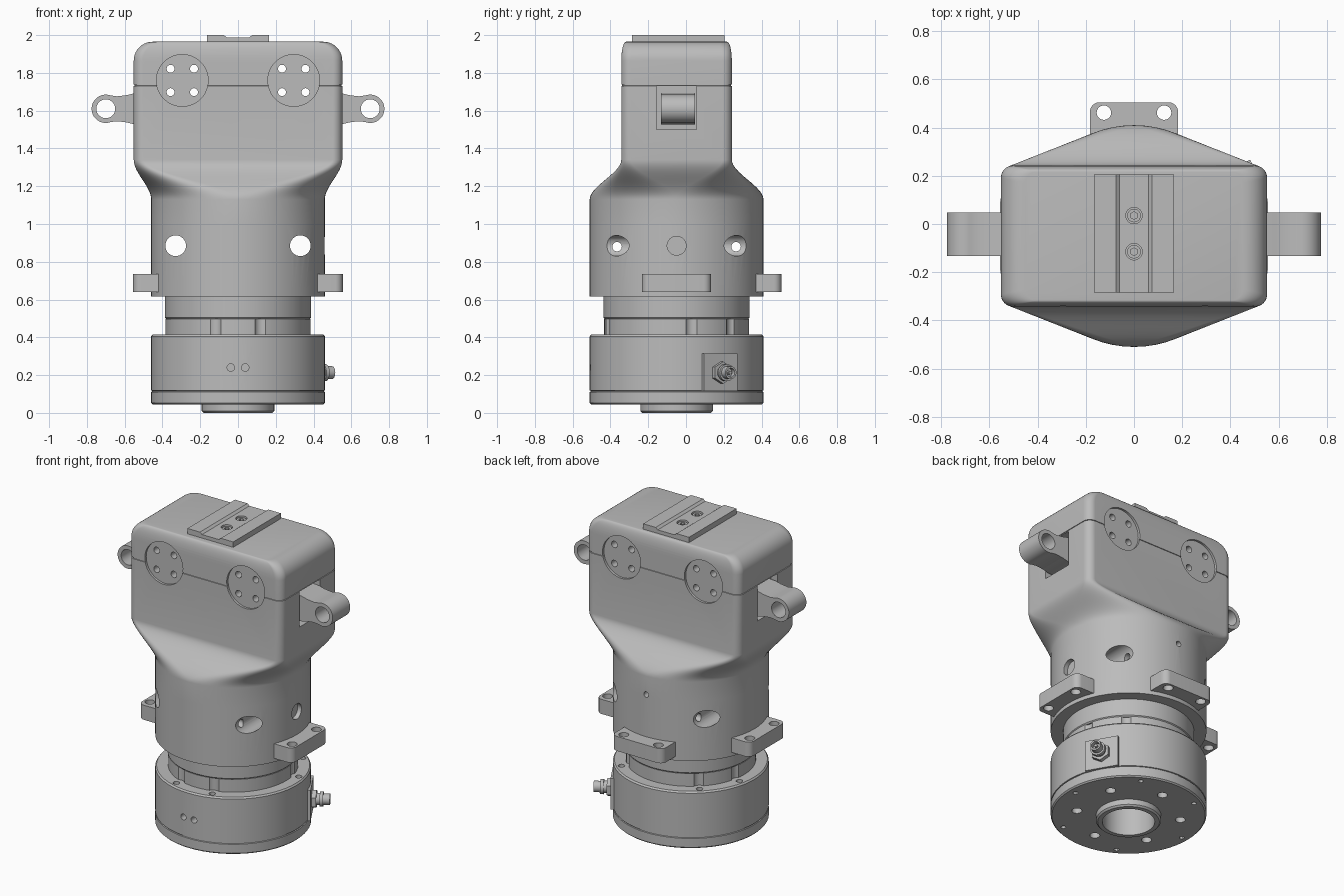
import bpy, bmesh, math
from mathutils import Matrix, Vector

if "Cube" in bpy.data.objects:
    bpy.data.objects.remove(bpy.data.objects["Cube"])

CY = -0.05  # y of the main axis
metal = bpy.data.materials.new("plain grey")
metal.use_nodes = True
grey = (0.5, 0.5, 0.5, 1)
metal.diffuse_color = grey
metal.node_tree.nodes["Principled BSDF"].inputs["Base Color"].default_value = grey


def finish(name, bm):
    bmesh.ops.remove_doubles(bm, verts=bm.verts, dist=1e-5)
    bmesh.ops.recalc_face_normals(bm, faces=bm.faces)
    mesh = bpy.data.meshes.new(name)
    bm.to_mesh(mesh)
    bm.free()
    mesh.materials.append(metal)
    ob = bpy.data.objects.new(name, mesh)
    bpy.context.collection.objects.link(ob)
    return ob


def section(hx, hy, r, steps=16):
    """Rounded rectangle, a circle when all three sizes match."""
    pts = []
    for q, (sx, sy) in enumerate([(1, 1), (-1, 1), (-1, -1), (1, -1)]):
        for i in range(steps + 1):
            a = (q + i / steps) * math.pi / 2
            pts.append((sx * (hx - r) + r * math.cos(a), sy * (hy - r) + r * math.sin(a)))
    return pts


def loft(name, levels):
    bm = bmesh.new()
    rings = [[bm.verts.new((x, y + CY, z)) for x, y in section(hx, hy, r)]
             for z, hx, hy, r in levels]
    n = len(rings[0])
    for a, b in zip(rings, rings[1:]):
        for i in range(n):
            j = (i + 1) % n
            bm.faces.new((a[i], a[j], b[j], b[i]))
    bm.faces.new(rings[0])
    bm.faces.new(rings[-1])
    return finish(name, bm)


def turned(name, profile):
    return loft(name, [(z, r, r, r) for r, z in profile])


def rod(name, start, end, r, sides=32):
    start, end = Vector(start), Vector(end)
    axis = end - start
    bm = bmesh.new()
    bmesh.ops.create_cone(bm, cap_ends=True, segments=sides, radius1=r, radius2=r, depth=axis.length,
                          matrix=Matrix.Translation((start + end) / 2)
                          @ axis.to_track_quat('Z', 'Y').to_matrix().to_4x4())
    return finish(name, bm)


def block(name, centre, size, turn=0):
    bm = bmesh.new()
    bmesh.ops.create_cube(bm, size=1, matrix=Matrix.Translation(centre)
                          @ Matrix.Rotation(turn, 4, 'Z') @ Matrix.Diagonal((*size, 1)))
    return finish(name, bm)


def prism(name, pts, lo, hi, place):
    bm = bmesh.new()
    face = bm.faces.new([bm.verts.new((u, v, lo)) for u, v in pts])
    top = bmesh.ops.extrude_face_region(bm, geom=[face])["geom"]
    bmesh.ops.translate(bm, vec=(0, 0, hi - lo), verts=[v for v in top if isinstance(v, bmesh.types.BMVert)])
    bmesh.ops.transform(bm, matrix=place, verts=bm.verts)
    return finish(name, bm)


def cut(ob, cutters):
    bpy.context.view_layer.objects.active = ob
    for c in cutters:
        c.hide_render = True
        mod = ob.modifiers.new("cut", 'BOOLEAN')
        mod.operation, mod.solver, mod.object = 'DIFFERENCE', 'EXACT', c
        bpy.ops.object.modifier_apply(modifier=mod.name)
        bpy.data.objects.remove(c)


def polar(r, deg, z):
    a = math.radians(deg)
    return Vector((r * math.cos(a), CY + r * math.sin(a), z))


# Housing: round barrel blending into a rounded box
HX, HY, R, BR = 0.552, 0.2925, 0.46, 0.05
levels = [(0.615, R, R, R), (1.0, R, R, R)]
for i in range(17):
    t = i / 16
    s = t * t * (3 - 2 * t)
    levels.append((1.13 + 0.21 * t, R + (HX - R) * s, R + (HY - R) * s, R + (BR - R) * s))
for dz, inset in [(-0.004, 0), (-0.003, 0.004), (0.003, 0.004), (0.004, 0)]:
    levels.append((1.735 + dz, HX - inset, HY - inset, BR))
for i in range(11):
    a = i / 10 * math.pi / 2
    levels.append((1.865 + 0.1 * math.sin(a), HX - 0.1 * (1 - math.cos(a)),
                   HY - 0.025 * (1 - math.cos(a)), BR))
housing = loft("housing", levels)

cutters = []
for s in (-1, 1):
    # pocket behind each ear, long side bores and their small cross bores
    cutters.append(block("pocket_cutter", (s * 0.58, CY, 1.615), (0.15, 0.21, 0.23)))
    cutters.append(rod("bore_cutter", (s * 0.33, -0.8, 0.885), (s * 0.33, 0.8, 0.885), 0.055))
    cutters.append(rod("cross_cutter", (-0.8, CY + s * 0.315, 0.88), (0.8, CY + s * 0.315, 0.88), 0.025))
    for face in (-1, 1):
        y = CY + face * HY
        cutters.append(rod("disc_cutter", (s * 0.295, y - face * 0.015, 1.76),
                           (s * 0.295, y + face * 0.1, 1.76), 0.137, 48))
    for dx in (-0.062, 0.062):
        for dz in (-0.062, 0.062):
            p = (s * 0.295 + dx, 1.76 + dz)
            cutters.append(rod("pin_cutter", (p[0], -0.8, p[1]), (p[0], 0.8, p[1]), 0.021, 20))
cutters.append(rod("side_cutter", (0.43, CY, 0.885), (0.6, CY, 0.885), 0.05))
cutters.append(rod("back_cutter", (0, 0.36, 1.01), (0, 0.6, 1.01), 0.018, 16))
cut(housing, cutters)
parts = [housing]

# Ears with eyelets on both sides
arc = [(0.7 + 0.075 * math.cos(a), 0.075 * math.sin(a))
       for a in [math.radians(-110 + 220 * i / 28) for i in range(29)]]
ear_profile = [(0.49, -0.085), (0.55, -0.082), (0.59, -0.072), (0.64, -0.066)] + arc \
    + [(0.64, 0.066), (0.59, 0.072), (0.55, 0.082), (0.49, 0.085)]
for side, s in (("left", 1), ("right", -1)):
    place = Matrix.Translation((0, CY + 0.008, 1.61)) @ Matrix.Diagonal((s, 1, 1, 1)) \
        @ Matrix.Rotation(math.pi / 2, 4, 'X')
    ear = prism(side + "_ear", ear_profile, -0.09, 0.09, place)
    cut(ear, [rod("eyelet_cutter", (s * 0.7, -0.5, 1.61), (s * 0.7, 0.5, 1.61), 0.05)])
    parts.append(ear)

# Top plate with a shallow channel and two screw wells
channel = [(-0.165, 1.955), (0.165, 1.955), (0.165, 2), (0.075, 2), (0.06, 1.988),
           (-0.06, 1.988), (-0.075, 2), (-0.165, 2)]
plate = prism("top_plate", channel, -0.205, 0.285, Matrix.Rotation(math.pi / 2, 4, 'X'))
wells = [rod("well_cutter", (0, y, 1.965), (0, y, 2.1), 0.034) for y in (0.035, -0.115)]
cut(plate, wells)
parts.append(plate)
for y in (0.035, -0.115):
    screw = rod("top_screw", (0, y, 1.96), (0, y, 1.98), 0.028)
    cut(screw, [rod("socket_cutter", (0, y, 1.968), (0, y, 2.1), 0.016, 6)])
    parts.append(screw)

# Mounting lugs on both sides and the back
corner = [(0.04 * math.cos(a), 0.04 * math.sin(a)) for a in [i * math.pi / 16 for i in range(9)]]
lug_profile = [(0.38, -0.183)] + [(0.515 + y, -0.143 - x) for x, y in corner] \
    + [(0.515 + x, 0.143 + y) for x, y in corner] + [(0.38, 0.183)]
for name, deg in (("left_lug", 0), ("back_lug", 90), ("right_lug", 180)):
    turn = Matrix.Translation((0, CY, 0)) @ Matrix.Rotation(math.radians(deg), 4, 'Z')
    lug = prism(name, lug_profile, 0.64, 0.735, turn)
    cut(lug, [rod("lug_cutter", turn @ Vector((0.512, v, 0.5)), turn @ Vector((0.512, v, 0.9)), 0.03, 24)
              for v in (-0.125, 0.125)])
    parts.append(lug)

# Neck between barrel and base, notched above each base screw
screw_angles = [a + d - 90 for a in (0, 120, 240) for d in (-18, 18)]
parts.append(turned("neck_collar", [(0.38, 0.497), (0.387, 0.505), (0.387, 0.63)]))
neck = turned("neck", [(0.384, 0.4), (0.384, 0.498)])
cut(neck, [rod("notch_cutter", polar(0.41, d, 0.3), polar(0.41, d, 0.6), 0.04, 24) for d in screw_angles])
parts.append(neck)

# Base drum with a groove, screw holes and a centre bore
base = turned("base", [(0.452, 0.045), (R, 0.053), (R, 0.111), (0.454, 0.113), (0.454, 0.117),
                       (R, 0.119), (R, 0.405), (0.452, 0.415)])
cutters = [rod("hole_cutter", polar(0.42, d, 0.38), polar(0.42, d, 0.5), 0.02, 16) for d in screw_angles]
cutters += [rod("front_cutter", (x, -0.8, 0.24), (x, -0.46, 0.24), 0.02, 16) for x in (-0.038, 0.038)]
for i in range(6):
    cutters.append(rod("large_cutter", polar(0.31, i * 60 + 30, 0), polar(0.31, i * 60 + 30, 0.1), 0.03, 20))
    cutters.append(rod("small_cutter", polar(0.41, i * 60, 0), polar(0.41, i * 60, 0.08), 0.015, 12))
cutters.append(rod("bore_cutter", (0, CY, -0.1), (0, CY, 0.25), 0.155, 48))
cut(base, cutters)
boss = turned("bottom_boss", [(0.182, 0), (0.192, 0.01), (0.192, 0.05)])
cut(boss, [rod("bore_cutter", (0, CY, -0.1), (0, CY, 0.25), 0.155, 48)])
parts += [base, boss]

# Cable connector on the left of the base
parts.append(block("connector_plate", polar(0.45, 30, 0.215), (0.036, 0.205, 0.2), math.radians(30)))
for name, a, b, r, n in [("connector_nut", 0.46, 0.495, 0.058, 6), ("connector_neck", 0.49, 0.52, 0.036, 24),
                         ("connector_flange", 0.515, 0.535, 0.045, 24)]:
    parts.append(rod(name, polar(a, 30, 0.213), polar(b, 30, 0.213), r, n))
tip = rod("connector_tip", polar(0.53, 30, 0.213), polar(0.575, 30, 0.213), 0.034, 24)
cut(tip, [rod("tip_cutter", polar(0.545, 30, 0.213), polar(0.7, 30, 0.213), 0.024, 24)])
parts.append(tip)
parts.append(rod("connector_pin", polar(0.54, 30, 0.213), polar(0.57, 30, 0.213), 0.009, 12))

# Smooth curved faces, keep hard edges
bpy.ops.object.select_all(action='DESELECT')
for ob in parts:
    ob.select_set(True)
bpy.context.view_layer.objects.active = housing
bpy.ops.object.shade_smooth_by_angle(angle=math.radians(30))
